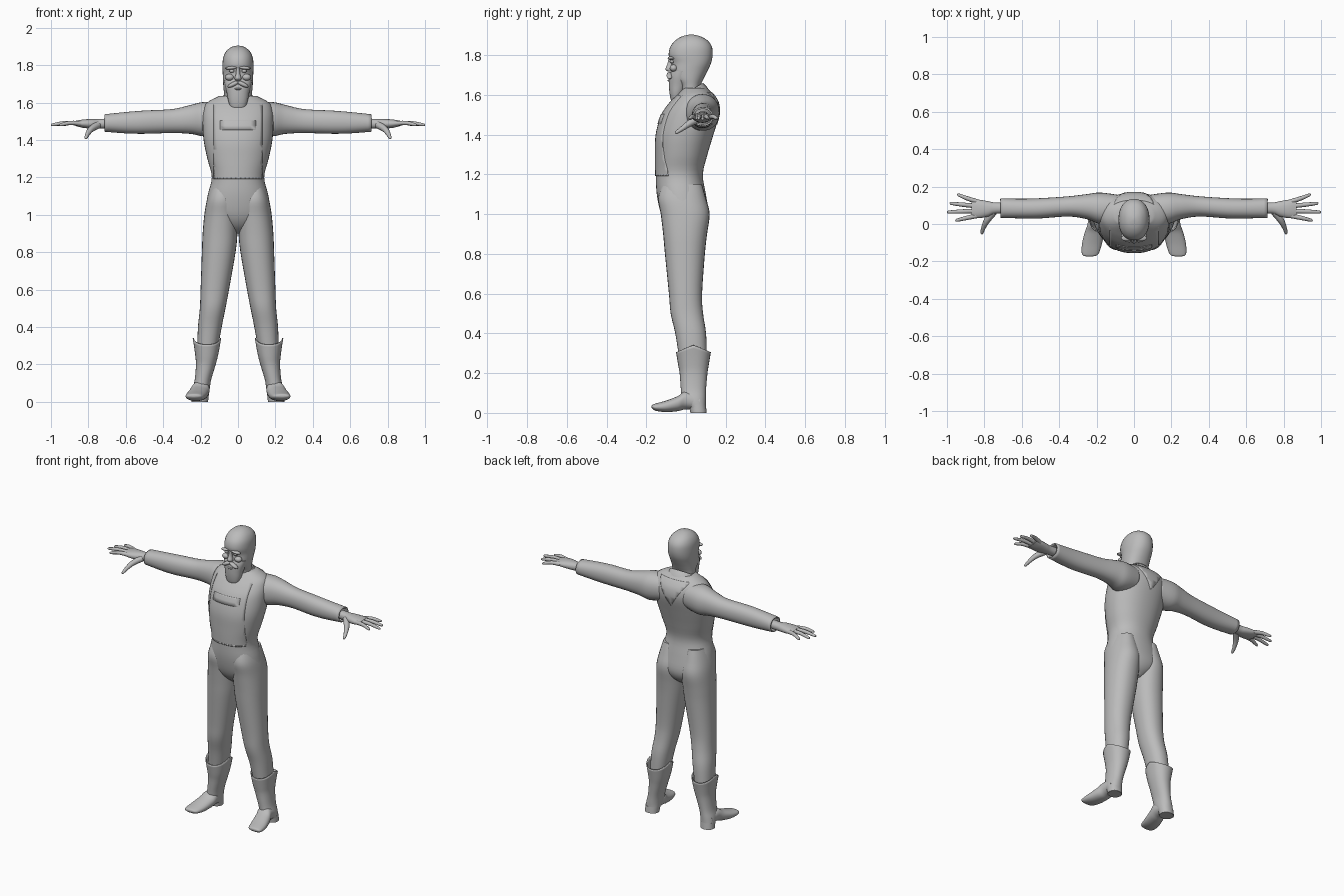
import bpy, bmesh, math
from mathutils import Vector

if "Cube" in bpy.data.objects:
    bpy.data.objects.remove(bpy.data.objects["Cube"])

GREY = bpy.data.materials.new("plain grey")
GREY.diffuse_color = (0.5, 0.5, 0.5, 1)
GREY.use_nodes = True
GREY.node_tree.nodes["Principled BSDF"].inputs["Base Color"].default_value = GREY.diffuse_color


def spline(rows, steps):
    """Smoothly interpolate rows of numbers (Catmull-Rom)."""
    out = []
    for i in range(len(rows) - 1):
        a, b, c, d = (rows[max(0, min(len(rows) - 1, i + k))] for k in (-1, 0, 1, 2))
        for s in range(steps):
            t = s / steps
            out.append([q + 0.5 * t * (r - p + t * (2*p - 5*q + 4*r - w + t * (3*(q - r) + w - p)))
                        for p, q, r, w in zip(a, b, c, d)])
    return out + [list(rows[-1])]


def finish(name, bm, mirror=False, shell=0, angle=40):
    me = bpy.data.meshes.new(name)
    bm.to_mesh(me)
    bm.free()
    ob = bpy.data.objects.new(name, me)
    bpy.context.collection.objects.link(ob)
    me.materials.append(GREY)
    bpy.ops.object.select_all(action='DESELECT')
    ob.select_set(True)
    bpy.context.view_layer.objects.active = ob
    bpy.ops.object.shade_smooth_by_angle(angle=math.radians(angle))
    if shell:
        m = ob.modifiers.new("thickness", 'SOLIDIFY')
        m.thickness, m.offset = shell, -1
    if mirror:
        ob.modifiers.new("other side", 'MIRROR')
    return ob


def skin(bm, rings, caps=True):
    vs = [[bm.verts.new(p) for p in r] for r in rings]
    n = len(vs[0])
    for a, b in zip(vs, vs[1:]):
        for i in range(n):
            bm.faces.new((a[i], a[(i+1) % n], b[(i+1) % n], b[i]))
    if caps:
        bm.faces.new(vs[0])
        bm.faces.new(vs[-1])
    bmesh.ops.recalc_face_normals(bm, faces=bm.faces)


def loft(name, axis, rows, n=28, power=2.2, steps=4, caps=True, warp=None,
         grow=0, cuts=(), **kw):
    """Rows are (position on axis, low/high of one side, low/high of the other)."""
    rings = []
    for t, a0, a1, b0, b1 in spline(rows, steps):
        ring = []
        for i in range(n):
            w = 2 * math.pi * i / n
            c, s = math.cos(w), math.sin(w)
            a = (a0+a1)/2 + ((a1-a0)/2 + grow) * math.copysign(abs(c)**(2/power), c)
            b = (b0+b1)/2 + ((b1-b0)/2 + grow) * math.copysign(abs(s)**(2/power), s)
            p = {'x': (t, a, b), 'y': (a, t, b), 'z': (a, b, t)}[axis]
            ring.append(warp(*p, w) if warp else p)
        rings.append(ring)
    bm = bmesh.new()
    skin(bm, rings, caps)
    for co, no in cuts:
        bmesh.ops.bisect_plane(bm, geom=bm.verts[:] + bm.edges[:] + bm.faces[:],
                               plane_co=co, plane_no=no, clear_outer=True)
    return finish(name, bm, **kw)


def tube(name, pts, n=10, **kw):
    """Rounded tube through points (x, y, z, radius)."""
    p = spline(pts, 4)
    rings = []
    for i, q in enumerate(p):
        d = Vector(p[min(i+1, len(p)-1)][:3]) - Vector(p[max(i-1, 0)][:3])
        r = d.to_track_quat('Z', 'Y')
        rings.append([Vector(q[:3]) + r @ Vector((math.cos(w), math.sin(w), 0)) * q[3]
                      for w in (2*math.pi*k/n for k in range(n))])
    bm = bmesh.new()
    skin(bm, rings)
    return finish(name, bm, angle=60, **kw)


def blob(name, loc, size, tilt=0, **kw):
    bm = bmesh.new()
    bmesh.ops.create_uvsphere(bm, u_segments=16, v_segments=10, radius=1)
    c, s = math.cos(tilt), math.sin(tilt)
    for v in bm.verts:
        x, y, z = (v.co[i] * size[i] for i in range(3))
        v.co = (loc[0] + c*x - s*z, loc[1] + y, loc[2] + s*x + c*z)
    return finish(name, bm, angle=60, **kw)


# Torso
TORSO = [(.90, -.03, .03, -.04, .05), (.94, -.1, .1, -.09, .095), (1.0, -.17, .17, -.125, .115),
         (1.1, -.163, .163, -.147, .1), (1.2, -.14, .14, -.152, .085), (1.3, -.164, .164, -.153, .108),
         (1.4, -.184, .184, -.15, .138), (1.5, -.19, .19, -.122, .167), (1.56, -.185, .185, -.082, .163),
         (1.6, -.165, .165, -.045, .14), (1.635, -.1, .1, -.015, .105)]
loft("torso", 'z', TORSO, n=40)

# Overalls: bib, pocket and pointed back panel as thin raised plates
PLATE = dict(n=40, caps=False, shell=.008)
def box_cuts(x, z0, z1, front):
    return [((x, 0, 0), (1, 0, 0)), ((-x, 0, 0), (-1, 0, 0)), ((0, 0, z0), (0, 0, -1)),
            ((0, 0, z1), (0, 0, 1)), ((0, .02, 0), (0, 1 if front else -1, 0))]
loft("bib", 'z', TORSO, grow=.003, cuts=box_cuts(.13, 1.2, 1.6, True), **PLATE)
loft("bib_pocket", 'z', TORSO, grow=.006, cuts=box_cuts(.095, 1.455, 1.505, True), **PLATE)
loft("back_panel", 'z', TORSO, grow=.003, cuts=box_cuts(.11, 1.44, 1.615, False)
     + [((0, 0, 1.45), (s, 0, -.65)) for s in (1, -1)], **PLATE)

# Collar, high at the nape and low at the throat
loft("collar", 'z', [(1.52, -.13, .13, -.08, .13), (1.57, -.105, .105, -.07, .108),
                     (1.608, -.088, .088, -.058, .086)],
     warp=lambda x, y, z, w: (x, y, z + .62 * y), shell=.008, caps=False)

# Trouser legs
loft("trouser_leg", 'z', [(1.15, .03, .145, -.12, .08), (1.08, .01, .166, -.14, .1),
     (1.0, .0, .18, -.127, .119), (.9, .003, .189, -.115, .106), (.8, .013, .193, -.106, .095),
     (.6, .048, .2, -.086, .081), (.5, .067, .204, -.077, .086), (.4, .087, .214, -.054, .101),
     (.28, .108, .218, -.035, .105)], mirror=True)

# Boots: shaft with a dipped rim, and a splayed foot
loft("boot_shaft", 'z', [(.0, .16, .248, .022, .104), (.03, .157, .246, .015, .1),
     (.07, .151, .243, -.02, .1), (.12, .143, .231, -.026, .101), (.2, .119, .225, -.032, .108),
     (.26, .104, .23, -.04, .115), (.34, .09, .242, -.05, .125)],
     warp=lambda x, y, z, w: (x, y, z - .035 * abs(math.sin(w)) * max(0, z - .2) / .14),
     shell=.006, caps=False, mirror=True)
loft("boot_heel", 'z', [(0, .16, .248, .022, .104), (.04, .157, .246, .015, .1)], steps=1, mirror=True)
loft("boot_foot", 'y', [(.07, .157, .242, .015, .09), (.0, .152, .248, .018, .11),
     (-.04, .158, .262, .009, .085), (-.1, .17, .277, .004, .062), (-.15, .185, .28, .01, .048),
     (-.168, .2, .272, .02, .042), (-.173, .22, .255, .027, .036)], mirror=True)

# Sleeves and hands
loft("sleeve", 'x', [(.08, .0, .155, 1.44, 1.6), (.18, .0, .168, 1.42, 1.603),
     (.25, .025, .16, 1.432, 1.588), (.35, .04, .148, 1.437, 1.565), (.5, .03, .138, 1.433, 1.557),
     (.6, .03, .135, 1.435, 1.549), (.715, .033, .137, 1.444, 1.537)],
     shell=.008, caps=False, mirror=True)
loft("palm", 'x', [(.64, .055, .115, 1.462, 1.518), (.74, .055, .115, 1.46, 1.512),
     (.78, .04, .122, 1.46, 1.512), (.83, .031, .13, 1.465, 1.509),
     (.87, .036, .13, 1.475, 1.502)], n=20, mirror=True)
for finger, y0, y1, tip in (("index_finger", .044, .02, .955), ("middle_finger", .07, .064, .999),
                            ("ring_finger", .096, .11, .985), ("little_finger", .12, .155, .945)):
    tube(finger, [(.84, y0, 1.488, .013), ((.84 + tip)/2, (y0 + y1)/2, 1.491, .0115),
                  (tip - .008, y1, 1.481, .008), (tip, y1, 1.48, .002)], mirror=True)
tube("thumb", [(.75, .065, 1.48, .02), (.785, .02, 1.458, .017), (.805, -.02, 1.43, .012),
               (.813, -.048, 1.411, .008), (.814, -.054, 1.407, .002)], mirror=True)

# Head and neck
loft("head", 'z', [(1.56, -.07, .07, -.03, .075), (1.64, -.074, .074, -.03, .073),
     (1.68, -.078, .078, -.06, .088), (1.72, -.08, .08, -.075, .108), (1.76, -.082, .082, -.074, .126),
     (1.8, -.083, .083, -.087, .134), (1.84, -.079, .079, -.08, .131), (1.87, -.066, .066, -.058, .113),
     (1.89, -.046, .046, -.03, .083), (1.9, -.026, .026, -.002, .055), (1.904, -.006, .006, .02, .034)],
     n=32)

# Face: brow, eyes, nose, cheeks
blob("brow", (.036, -.075, 1.785), (.034, .017, .009), -.1, mirror=True)
blob("eye", (.033, -.07, 1.768), (.014, .012, .009), mirror=True)
blob("cheek", (.045, -.062, 1.735), (.024, .02, .018), mirror=True)
loft("nose", 'z', [(1.785, -.009, .009, -.088, -.06), (1.755, -.011, .011, -.094, -.06),
     (1.73, -.018, .018, -.104, -.06), (1.718, -.014, .014, -.092, -.06)], n=14)

# Beard and moustache
loft("beard", 'z', [(1.56, -.026, .026, -.066, -.045), (1.575, -.04, .04, -.076, -.03),
     (1.61, -.052, .052, -.083, -.01), (1.65, -.06, .06, -.086, .01), (1.69, -.07, .07, -.085, .03),
     (1.72, -.076, .076, -.074, .04)], n=24)
blob("moustache", (.025, -.082, 1.698), (.034, .016, .012), -.45, mirror=True)
blob("lower_lip", (0, -.084, 1.673), (.018, .009, .006))
